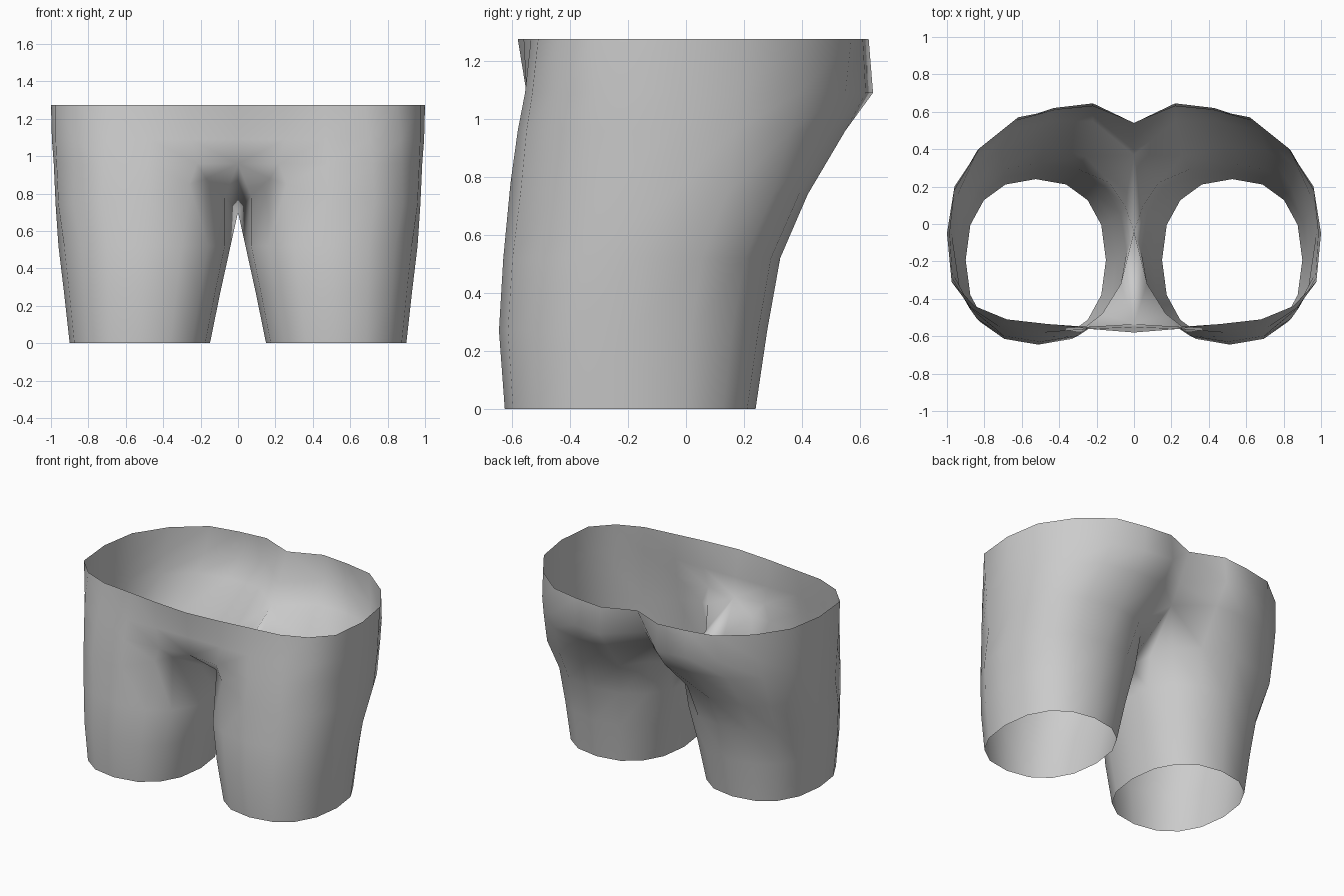
import bpy, bmesh
from math import cos, sin, radians, copysign

cube = bpy.data.objects.get("Cube")
if cube:
    bpy.data.objects.remove(cube, do_unlink=True)

SIDES = 16
OUTER = 13          # ring points running from front seam round the hip to back seam
SQUARE = 0.87       # below one gives slightly boxy leg sections


def make_material(name, colour):
    material = bpy.data.materials.new(name)
    material.use_nodes = True
    material.diffuse_color = colour
    material.node_tree.nodes["Principled BSDF"].inputs["Base Color"].default_value = colour
    return material


def boxy(value):
    return copysign(abs(value) ** SQUARE, value)


def leg_ring(z, inner, outer, front, back):
    """Rounded leg section, starting at the inner front."""
    cx, rx = (inner + outer) / 2, (outer - inner) / 2
    cy, ry = (front + back) / 2, (back - front) / 2
    angles = [radians(-135 + 360 * k / SIDES) for k in range(SIDES)]
    return [(cx + rx * boxy(cos(a)), cy + ry * boxy(sin(a)), z) for a in angles]


def hip_ring(z, outline):
    return [(x, y, z) for x, y in outline]


def bridge(bm, lower, upper, count):
    for k in range(count):
        n = (k + 1) % SIDES
        bm.faces.new((lower[k], lower[n], upper[n], upper[k]))


# Leg sections from the hem upward
legs = [
    leg_ring(0.0, 0.15, 0.90, -0.625, 0.24),
    leg_ring(0.27, 0.095, 0.93, -0.645, 0.28),
    leg_ring(0.52, 0.04, 0.96, -0.63, 0.325),
]

# Join ring: round the thigh, then along the edge of the crotch panel
crotch = [
    (0.17, -0.48, 0.88), (0.26, -0.55, 0.85), (0.48, -0.605, 0.78), (0.73, -0.57, 0.75),
    (0.88, -0.45, 0.74), (0.96, -0.28, 0.74), (0.975, -0.05, 0.74),
    (0.95, 0.14, 0.74), (0.865, 0.3, 0.74), (0.71, 0.39, 0.74),
    (0.48, 0.42, 0.74), (0.26, 0.36, 0.75), (0.13, 0.22, 0.76),
    (0.05, 0.1, 0.73), (0, -0.04, 0.7), (0.07, -0.32, 0.79),
]

# Seat, hip and waist outlines from front centre to back centre
seat = hip_ring(0.96, [
    (0, -0.535), (0.22, -0.56), (0.48, -0.58), (0.72, -0.55), (0.875, -0.45),
    (0.97, -0.29), (0.985, -0.05), (0.96, 0.17), (0.85, 0.36), (0.67, 0.5),
    (0.45, 0.55), (0.22, 0.55), (0, 0.37)])
hip = hip_ring(1.09, [
    (0, -0.55), (0.25, -0.55), (0.47, -0.555), (0.7, -0.53), (0.87, -0.45),
    (0.975, -0.3), (0.995, -0.05), (0.96, 0.18), (0.84, 0.39), (0.64, 0.55),
    (0.43, 0.62), (0.22, 0.645), (0, 0.45)])
waist = hip_ring(1.275, [
    (0, -0.58), (0.25, -0.56), (0.46, -0.535), (0.68, -0.51), (0.85, -0.44),
    (0.975, -0.31), (1, -0.05), (0.96, 0.2), (0.82, 0.41), (0.62, 0.57),
    (0.42, 0.61), (0.22, 0.63), (0, 0.54)])

# Left half of the open garment shell
bm = bmesh.new()
rings = [[bm.verts.new(p) for p in ring] for ring in legs + [crotch, seat, hip, waist]]
for i in range(len(rings) - 1):
    closed = i < len(legs)
    bridge(bm, rings[i], rings[i + 1], SIDES if closed else OUTER - 1)

# Crotch panel between the legs, sloping up to the front and back seams
edge, seam = rings[len(legs)], rings[len(legs) + 1]
bm.faces.new((seam[0], edge[14], edge[15], edge[0]))
bm.faces.new((seam[12], edge[12], edge[13], edge[14]))
bmesh.ops.recalc_face_normals(bm, faces=bm.faces)

mesh = bpy.data.meshes.new("shorts")
bm.to_mesh(mesh)
bm.free()
mesh.materials.append(make_material("light grey cloth", (0.6, 0.6, 0.6, 1)))
shorts = bpy.data.objects.new("shorts", mesh)
bpy.context.collection.objects.link(shorts)

# Mirror across the centre seam
mirror = shorts.modifiers.new("mirror", 'MIRROR')
mirror.use_axis[0] = True
mirror.use_mirror_merge = True
mirror.merge_threshold = 0.002

mesh.shade_smooth()
